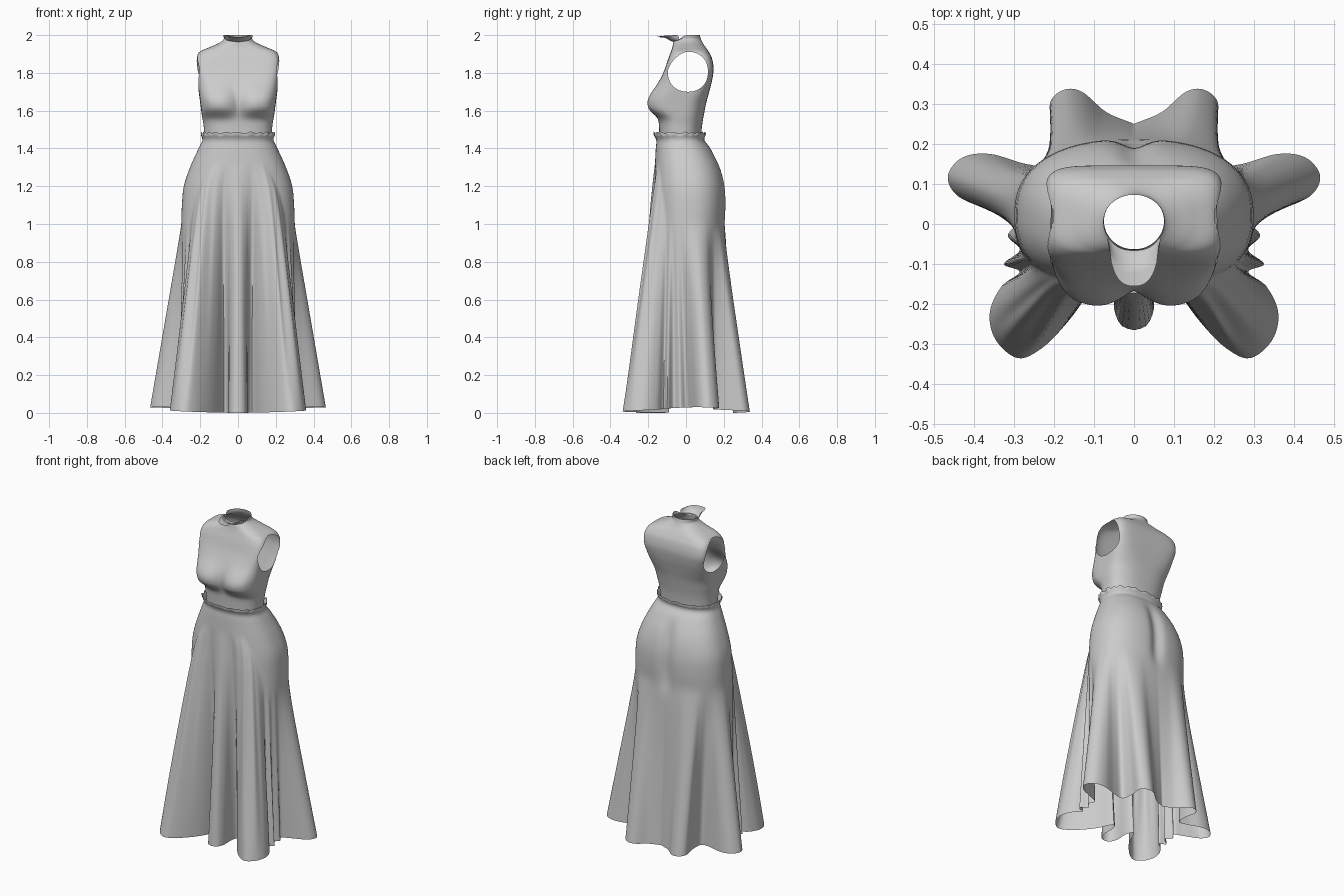
import bpy, bmesh, math
from math import sin, cos, exp, radians, pi

if "Cube" in bpy.data.objects:
    bpy.data.objects.remove(bpy.data.objects["Cube"])

fabric = bpy.data.materials.new("grey_fabric")
fabric.diffuse_color = (0.6, 0.6, 0.6, 1)
fabric.use_nodes = True
fabric.node_tree.nodes["Principled BSDF"].inputs["Base Color"].default_value = fabric.diffuse_color


def spline(table, key):
    """Smooth interpolation of table rows by their first column."""
    last = len(table) - 1
    i = 0
    while i < last - 1 and key > table[i + 1][0]:
        i += 1
    a, b = table[i], table[i + 1]
    p, q = table[max(i - 1, 0)], table[min(i + 2, last)]
    h = b[0] - a[0]
    t = (key - a[0]) / h
    out = []
    for c in range(1, len(a)):
        m0 = (b[c] - p[c]) / (b[0] - p[0]) * h
        m1 = (q[c] - a[c]) / (q[0] - a[0]) * h
        out.append((2*t**3 - 3*t*t + 1) * a[c] + (t**3 - 2*t*t + t) * m0
                   + (3*t*t - 2*t**3) * b[c] + (t**3 - t*t) * m1)
    return out


def smooth(t):
    t = min(max(t, 0), 1)
    return t * t * (3 - 2 * t)


def oval(a, w, front, back, n):
    """Point on a squarish oval, a = 0 at the back, pi at the front."""
    s, c = sin(a), cos(a)
    x = math.copysign(abs(s) ** (2 / n), s) * w
    y = math.copysign(abs(c) ** (2 / n), c) * (back - front) / 2
    return x, y + (back + front) / 2


def make_grid(name, rows, closed=True):
    bm = bmesh.new()
    grid = [[bm.verts.new(p) for p in row] for row in rows]
    cols = len(rows[0])
    for r0, r1 in zip(grid, grid[1:]):
        for j in range(cols if closed else cols - 1):
            k = (j + 1) % cols
            bm.faces.new((r0[j], r0[k], r1[k], r1[j]))
    return name, bm


def finish(name, bm, angle=60):
    bmesh.ops.recalc_face_normals(bm, faces=bm.faces)
    me = bpy.data.meshes.new(name)
    bm.to_mesh(me)
    bm.free()
    me.materials.append(fabric)
    ob = bpy.data.objects.new(name, me)
    bpy.context.collection.objects.link(ob)
    bpy.ops.object.select_all(action='DESELECT')
    ob.select_set(True)
    bpy.context.view_layer.objects.active = ob
    bpy.ops.object.shade_smooth_by_angle(angle=radians(angle))
    return ob


# ---- Skirt: fitted hips flowing into a deeply folded hem ----
# height, half width, front y, back y
HIPS = [(1.0, .300, -.170, .207), (1.1, .297, -.170, .212), (1.2, .287, -.168, .207),
        (1.3, .254, -.165, .182), (1.4, .209, -.160, .130), (1.45, .186, -.157, .093),
        (1.465, .194, -.168, .102), (1.485, .195, -.172, .105)]
# angle from the back, hem x, hem y
HEM = [(0, 0, .25), (12, .07, .28), (22, .13, .33), (30, .175, .335), (38, .21, .30),
       (45, .20, .22), (52, .21, .15), (60, .27, .15), (68, .36, .175), (76, .43, .165),
       (82, .465, .12), (88, .44, .07), (95, .35, .03), (101, .295, .005), (107, .315, -.03),
       (113, .285, -.065), (119, .325, -.10), (125, .285, -.12), (130, .33, -.155),
       (136, .36, -.22), (143, .345, -.29), (149, .29, -.335), (155, .23, -.31),
       (160, .17, -.25), (165, .12, -.18), (169, .075, -.09), (172, .05, -.13),
       (175, .05, -.21), (178, .03, -.255), (180, 0, -.265)]
COLS = 360


def skirt_point(a, z):
    deg = math.degrees(a)
    side = 1 if deg <= 180 else -1
    d = min(deg, 360 - deg)
    w, f, b = spline(HIPS, max(z, 1.0))
    x, y = oval(a, w, f, b, 2.4)
    # seat crease at the centre back
    if d < 60:
        y -= .022 * exp(-(x / .04) ** 2) * smooth((z - .9) / .2) * smooth((1.42 - z) / .15)
    # folds start higher at the front than at the sides
    start = 1.0 + .32 * smooth((d - 115) / 40)
    t = max(0, (start - z) / start)
    hx, hy = spline(HEM, d)
    x += (hx * side - x) * t
    y += (hy - y) * t
    # fine front pleats fading towards the hem
    k = 1 + .022 * cos(radians(d) * 40) * 4 * t * (1 - t) * smooth((d - 135) / 12)
    # gathered waist edge
    gather = smooth((z - 1.45) / .03)
    wave = .6 * cos(22 * a) + .4 * cos(13 * a + 1)
    k += .022 * gather * wave
    zz = z + .005 * gather * wave + .03 * sin(a) ** 2 * max(0, 1 - z / 1.0)
    return x * k, y * k, zz


heights = [1.32 * i / 44 for i in range(44)]
heights += [1.32 + .012 * i for i in range(11)] + [1.458, 1.465, 1.472, 1.479, 1.484]
skirt = [[skirt_point(2 * pi * j / COLS, z) for j in range(COLS)] for z in heights]
finish(*make_grid("skirt", skirt))

# ---- Bodice: lofted torso, with shoulders closing in to the neck ----
# step, height, half width, front y, back y, squareness
TORSO = [(0, 1.44, .176, -.140, .078, 2.4), (1, 1.52, .182, -.143, .085, 2.5),
         (2, 1.58, .192, -.148, .095, 2.6), (3, 1.64, .200, -.154, .107, 2.9),
         (4, 1.70, .208, -.150, .123, 3.8), (5, 1.76, .214, -.134, .138, 5.0),
         (6, 1.82, .222, -.112, .146, 6.0), (7, 1.875, .221, -.094, .138, 5.5),
         (8, 1.912, .202, -.080, .120, 4.2), (9, 1.936, .150, -.072, .104, 3.0),
         (10, 1.956, .104, -.068, .090, 2.4), (11, 1.976, .077, -.064, .080, 2.0),
         (12, 2.0, .077, -.063, .073, 2.0)]


def torso_point(a, step):
    z, w, f, b, n = spline(TORSO, step)
    x, y = oval(a, w, f, b, n)
    front = max(0, -cos(a))
    # bust: full below, easing off above
    dz = (1.635 - z) / .062 if z < 1.635 else (z - 1.635) / .088
    bump = exp(-dz ** (3 if z < 1.635 else 2) - (abs(abs(x) - .112) / .098) ** 3)
    bump *= smooth(front * 2.5)
    y -= .055 * bump
    x += math.copysign(.008 * bump, x) * smooth(abs(x) / .1)
    # neckline is lower in front
    z -= .034 * smooth(front) * smooth(step - 11)
    return x, y, z


RINGS, TCOLS = 108, 240
torso = [[torso_point(2 * pi * j / TCOLS, 12 * i / RINGS) for j in range(TCOLS)]
         for i in range(RINGS + 1)]
name, bm = make_grid("bodice", torso)

# armholes: open an oval on both sides, slanted at the upper front, and tidy its rim
CY, CZ = .010, 1.806


def arm_dist(co):
    y, z = (co.y - CY) / .106, (co.z - CZ) / .106
    p = 1.6 if y < 0 < z else 2.2
    return (abs(y) ** p + abs(z) ** p) ** (1 / p)


hole = [f for f in bm.faces
        if abs(f.calc_center_median().x) > .16 and arm_dist(f.calc_center_median()) < 1]
bmesh.ops.delete(bm, geom=hole, context='FACES')
for v in bm.verts:
    if v.is_boundary and 1.6 < v.co.z < 1.95 and arm_dist(v.co) > .85:
        d = arm_dist(v.co)
        v.co.y = CY + (v.co.y - CY) / d
        v.co.z = CZ + (v.co.z - CZ) / d
finish(name, bm)

# ---- Collar flap: tongue folding forward from the neckline ----
flap = []
for i in range(17):
    v = i / 16
    row = []
    for j in range(25):
        u = j / 12 - 1
        x = u * (.062 + .004 * sin(pi * v))
        root = .005 - .068 * math.sqrt(1 - (x / .077) ** 2)
        tip = -.05 - .105 * (1 - abs(u) ** 2.6) ** .5
        z = 1.964 + .022 * smooth(v * 1.6) + .004 * v * v + .010 * u * u
        row.append((x, root + (tip - root) * v, z))
    flap.append(row)
finish(*make_grid("collar_flap", flap, closed=False))
